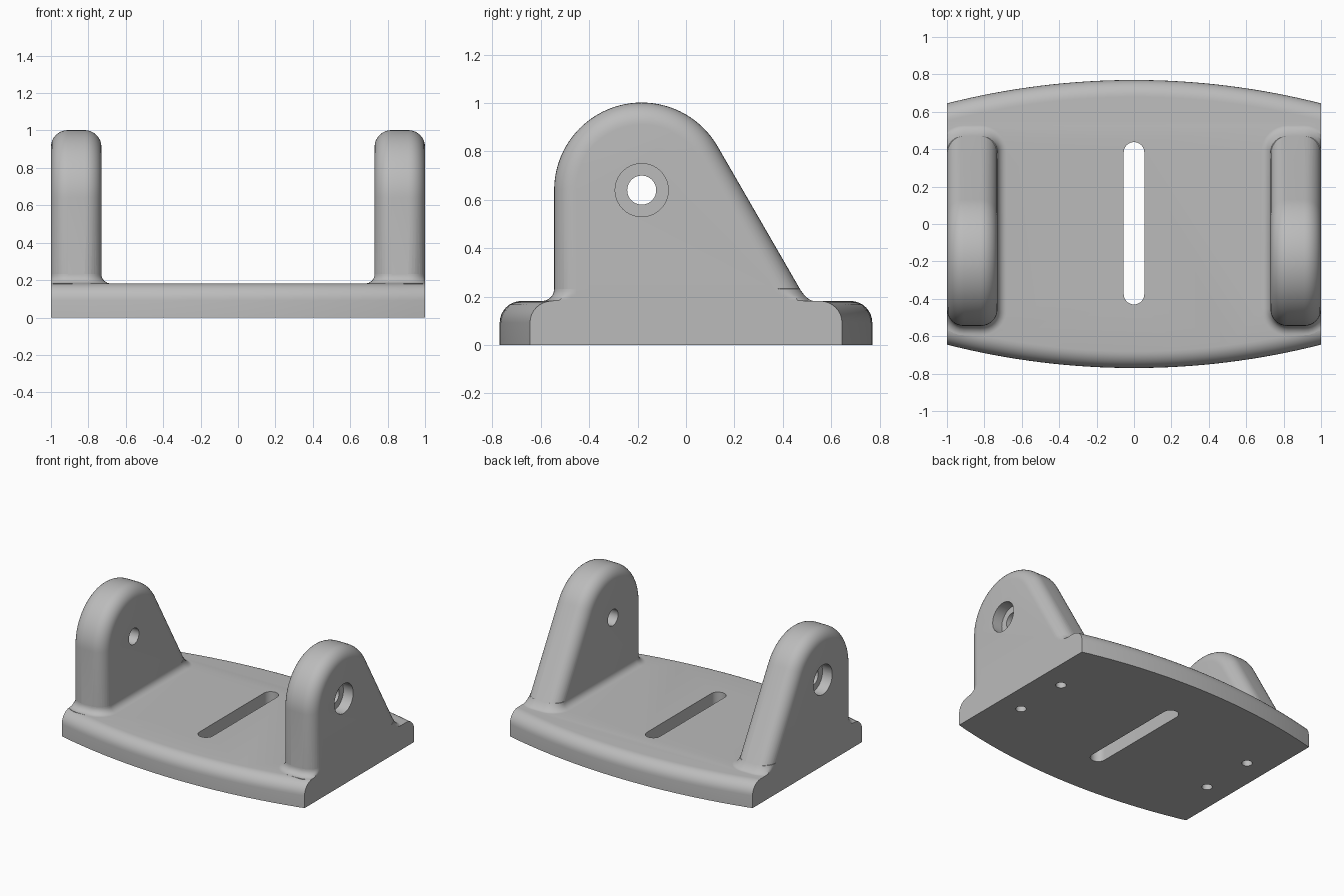
import bpy, bmesh, math
from mathutils import Matrix, Vector

cube = bpy.data.objects.get("Cube")
if cube:
    bpy.data.objects.remove(cube, do_unlink=True)

TOP = 0.182            # plate thickness
ROUND = 0.09           # large edge rounding
FILLET = 0.05          # blend between ears and plate
INNER, OUTER = 0.73, 1.0
FRONT = -0.545
PIVOT_Y, PIVOT_Z, EAR_R = -0.183, 0.64, 0.362
SLOPE = math.radians(30)

grey = bpy.data.materials.new("light grey")
grey.use_nodes = True
grey.diffuse_color = (0.5, 0.5, 0.5, 1)
grey.node_tree.nodes["Principled BSDF"].inputs["Base Color"].default_value = (0.5, 0.5, 0.5, 1)


def make_object(name, bm):
    bmesh.ops.recalc_face_normals(bm, faces=bm.faces)
    mesh = bpy.data.meshes.new(name)
    bm.to_mesh(mesh)
    bm.free()
    obj = bpy.data.objects.new(name, mesh)
    obj.data.materials.append(grey)
    bpy.context.collection.objects.link(obj)
    return obj


def prism(bm, points, direction):
    face = bm.faces.new([bm.verts.new(p) for p in points])
    ext = bmesh.ops.extrude_face_region(bm, geom=[face])
    verts = [g for g in ext["geom"] if isinstance(g, bmesh.types.BMVert)]
    bmesh.ops.translate(bm, vec=direction, verts=verts)


def round_edges(bm, edges):
    bmesh.ops.bevel(bm, geom=edges, offset=ROUND, offset_type='OFFSET', segments=8,
                    profile=0.5, affect='EDGES', clamp_overlap=False)


def arc(cx, cy, r, start, end, n):
    return [(cx + r * math.cos(a), cy + r * math.sin(a))
            for a in (start + (end - start) * i / n for i in range(n + 1))]


def combine(target, tool, operation):
    mod = target.modifiers.new("combine", 'BOOLEAN')
    mod.operation, mod.object, mod.solver = operation, tool, 'EXACT'
    tool.hide_render = True
    bpy.context.view_layer.objects.active = target
    bpy.ops.object.modifier_apply(modifier=mod.name)
    bpy.data.objects.remove(tool, do_unlink=True)


def make_plate():
    # Bowed front and back edges, rounded along their top
    radius, depth = 4.06, 0.77
    half = math.asin(1 / radius)
    mid = math.pi / 2
    back = arc(0, depth - radius, radius, mid - half, mid + half, 32)
    outline = back + [(-x, -y) for x, y in back]
    bm = bmesh.new()
    prism(bm, [(x, y, 0) for x, y in outline], (0, 0, TOP))
    edges = [e for e in bm.edges if all(v.co.z > 0.1 for v in e.verts)
             and abs(e.verts[0].co.x - e.verts[1].co.x) > 0.001]
    round_edges(bm, edges)
    return make_object("base_plate", bm)


def slope_y(z):
    # Position of the sloping back of an ear at a given height
    touch_y = PIVOT_Y + EAR_R * math.cos(SLOPE)
    touch_z = PIVOT_Z + EAR_R * math.sin(SLOPE)
    return touch_y + (touch_z - z) * math.tan(SLOPE)


def make_ear(side):
    # Teardrop profile with rounded rims
    foot = 0.08
    profile = arc(PIVOT_Y, PIVOT_Z, EAR_R, SLOPE, math.pi, 40)
    profile += [(FRONT, foot), (slope_y(foot), foot)]
    bm = bmesh.new()
    prism(bm, [(side * INNER, y, z) for y, z in profile], (side * (OUTER - INNER), 0, 0))
    edges = [e for e in bm.edges
             if abs(e.verts[0].co.x - e.verts[1].co.x) < 0.001
             and max(v.co.z for v in e.verts) > foot + 0.01]
    round_edges(bm, edges)
    return make_object("ear", bm)


def make_fillet(side):
    # Concave skirt round the foot of an ear, trimmed flush at the side
    steps = 8
    levels = [(-0.03, 0.1), (FILLET, 0.165)]
    for i in range(steps + 1):
        t = math.pi / 2 * i / steps
        levels.append((FILLET * (1 - math.sin(t)), TOP + FILLET * (1 - math.cos(t))))
    levels.append((-0.03, TOP + FILLET + 0.01))
    bm = bmesh.new()
    rings = []
    for d, z in levels:
        r = ROUND + d
        back = slope_y(max(z, TOP)) - 0.45 * d
        corners = [(OUTER - ROUND, back - ROUND), (INNER + ROUND, back - ROUND),
                   (INNER + ROUND, FRONT + ROUND), (OUTER - ROUND, FRONT + ROUND)]
        ring = []
        for k, (cx, cy) in enumerate(corners):
            for x, y in arc(cx, cy, r, k * math.pi / 2, (k + 1) * math.pi / 2, 8):
                ring.append(bm.verts.new((side * min(x, OUTER), y, z)))
        rings.append(ring)
    for a, b in zip(rings, rings[1:]):
        for i in range(len(a)):
            j = (i + 1) % len(a)
            bm.faces.new((a[i], a[j], b[j], b[i]))
    bm.faces.new(rings[0])
    bm.faces.new(rings[-1])
    return make_object("ear_fillet", bm)


def cylinder_cutter(name, centre, radius, length, axis):
    turn = Matrix.Rotation(math.pi / 2, 4, 'Y') if axis == 'X' else Matrix()
    bm = bmesh.new()
    bmesh.ops.create_cone(bm, cap_ends=True, segments=40, radius1=radius, radius2=radius,
                          depth=length, matrix=Matrix.Translation(Vector(centre)) @ turn)
    return make_object(name, bm)


body = make_plate()
for side in (1, -1):
    combine(body, make_ear(side), 'UNION')
    combine(body, make_fillet(side), 'UNION')

# Pivot holes with outer counterbores, and blind screw holes underneath
for side in (1, -1):
    combine(body, cylinder_cutter("pivot_hole", (side * 0.86, PIVOT_Y, PIVOT_Z), 0.06, 0.5, 'X'),
            'DIFFERENCE')
    combine(body, cylinder_cutter("counterbore", (side * 1.02, PIVOT_Y, PIVOT_Z), 0.11, 0.2, 'X'),
            'DIFFERENCE')
    for y in (-0.21, 0.21):
        combine(body, cylinder_cutter("screw_hole", (side * 0.82, y, 0.1), 0.036, 0.4, 'Z'),
                'DIFFERENCE')

# Long central slot
slot = arc(0, 0.383, 0.055, 0, math.pi, 16) + arc(0, -0.375, 0.055, math.pi, 2 * math.pi, 16)
bm = bmesh.new()
prism(bm, [(x, y, -0.1) for x, y in slot], (0, 0, 0.5))
combine(body, make_object("slot", bm), 'DIFFERENCE')

body.name = "bracket_body"
bpy.ops.object.select_all(action='DESELECT')
body.select_set(True)
bpy.context.view_layer.objects.active = body
bpy.ops.object.shade_smooth_by_angle(angle=math.radians(30))
